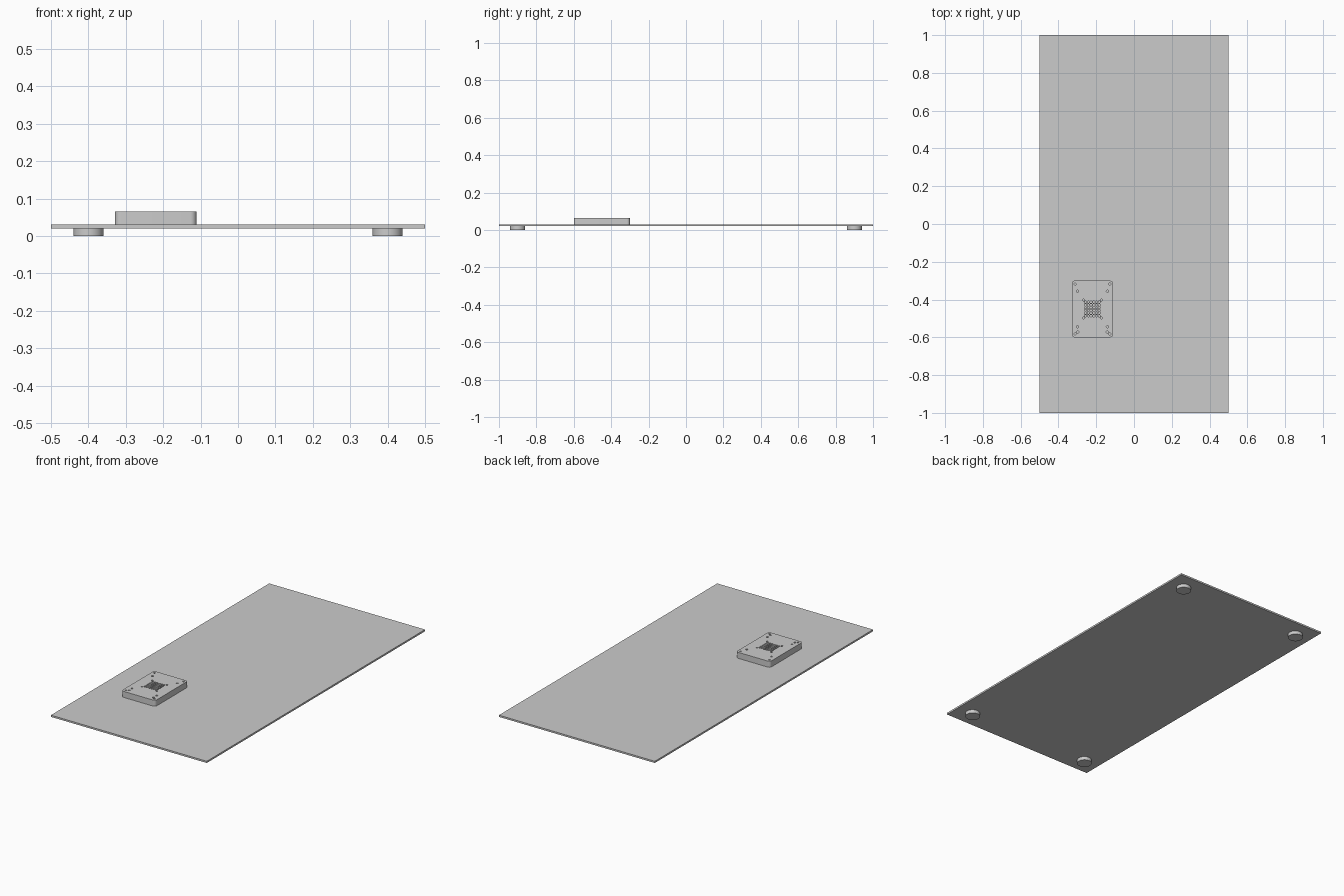
import bpy, bmesh
from mathutils import Matrix

if "Cube" in bpy.data.objects:
    bpy.data.objects.remove(bpy.data.objects["Cube"])

CX, CY = -0.22, -0.45          # centre of the raised housing


def finish(name, bm, smooth=False):
    me = bpy.data.meshes.new(name)
    bm.to_mesh(me)
    bm.free()
    ob = bpy.data.objects.new(name, me)
    bpy.context.collection.objects.link(ob)
    if smooth:
        bpy.ops.object.select_all(action='DESELECT')
        ob.select_set(True)
        bpy.context.view_layer.objects.active = ob
        bpy.ops.object.shade_smooth_by_angle()
    return ob


def box(bm, x, y, z, sx, sy, sz):
    bmesh.ops.create_cube(bm, size=1, matrix=Matrix.Translation((x, y, z)) @ Matrix.Diagonal((sx, sy, sz, 1)))


def cyl(bm, x, y, z0, z1, r, n):
    bmesh.ops.create_cone(bm, cap_ends=True, segments=n, radius1=r, radius2=r, depth=z1 - z0,
                          matrix=Matrix.Translation((x, y, (z0 + z1) / 2)))


# Thin table plate
bm = bmesh.new()
box(bm, 0, 0, 0.025, 1, 2, 0.01)
finish("base_plate", bm)

# Four round feet
for i, (sx, sy) in enumerate([(-1, -1), (1, -1), (-1, 1), (1, 1)]):
    bm = bmesh.new()
    cyl(bm, sx * 0.4, sy * 0.9, 0, 0.02, 0.04, 48)
    finish(f"foot_{i + 1}", bm, True)

# Housing block with rounded vertical corners
bm = bmesh.new()
box(bm, CX, CY, 0.0475, 0.218, 0.30, 0.035)
upright = [e for e in bm.edges if abs(e.verts[0].co.z - e.verts[1].co.z) > 0.01]
bmesh.ops.bevel(bm, geom=upright, offset=0.016, offset_type='OFFSET', segments=8, profile=0.5, affect='EDGES')
housing = finish("housing", bm)

# Drill pattern: vent grid, its corner screws, outer screw pairs, lower extras
holes = [((i - 2.5) * 0.0145, (j - 2.5) * 0.0145, 0.0058) for i in range(6) for j in range(6)]
for s in (-1, 1):
    for t in (-1, 1):
        holes += [(s * 0.047, t * 0.047, 0.0055),
                  (s * 0.079, t * 0.094, 0.006),
                  (s * 0.092, t * 0.132, 0.0055)]
    holes.append((s * 0.078, -0.122, 0.006))
bm = bmesh.new()
for x, y, r in holes:
    cyl(bm, CX + x, CY + y, 0.02, 0.075, r, 16)
cutter = finish("hole_cutter", bm)
cutter.hide_render = True

# Drill the holes and bake the result
mod = housing.modifiers.new("holes", 'BOOLEAN')
mod.operation = 'DIFFERENCE'
mod.solver = 'EXACT'
mod.object = cutter
bpy.ops.object.select_all(action='DESELECT')
housing.select_set(True)
bpy.context.view_layer.objects.active = housing
bpy.ops.object.modifier_apply(modifier=mod.name)
bpy.ops.object.shade_smooth_by_angle()
bpy.data.objects.remove(cutter, do_unlink=True)
